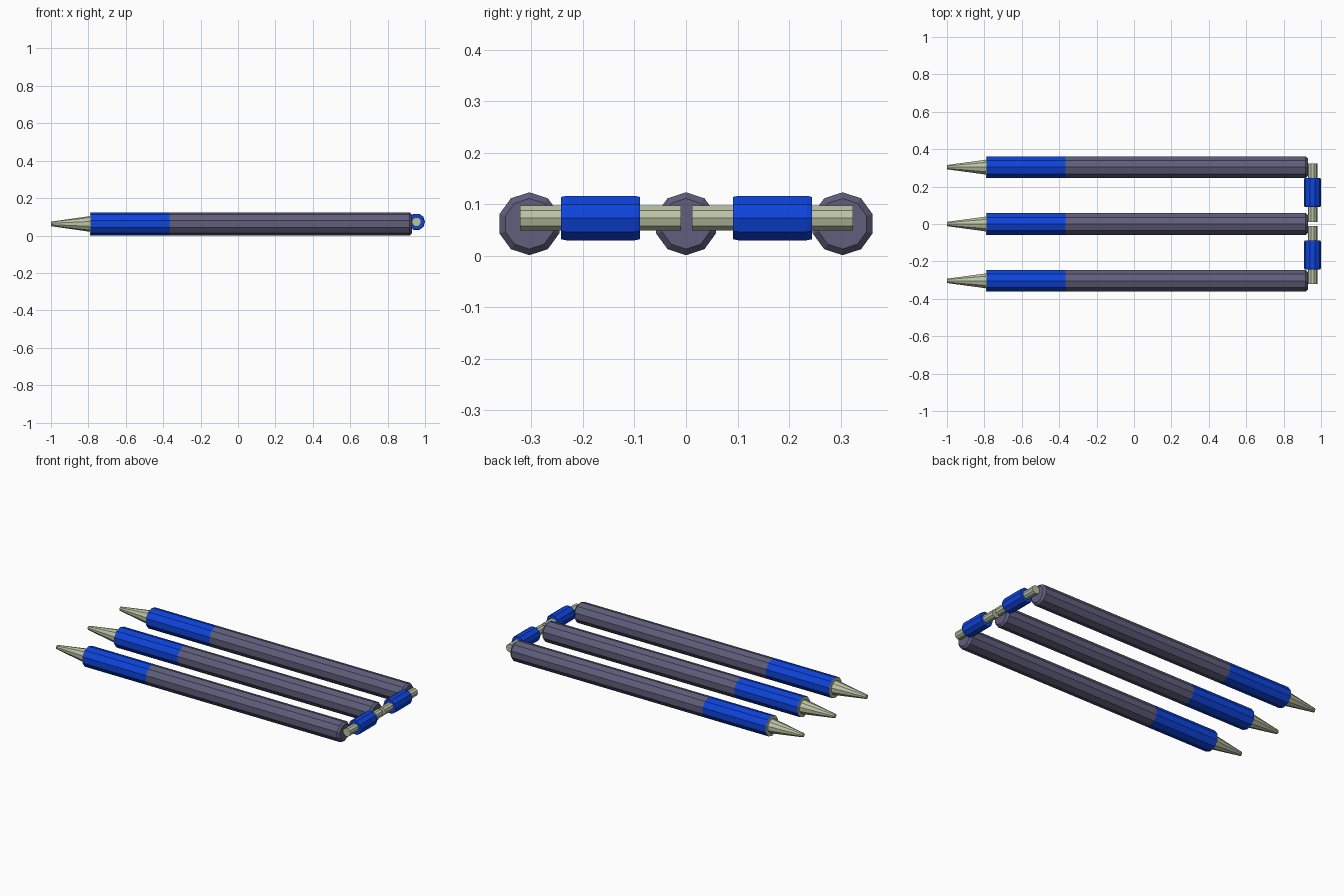
import bpy, bmesh, math
from mathutils import Vector

if "Cube" in bpy.data.objects:
    bpy.data.objects.remove(bpy.data.objects["Cube"])

SIDES = 10

def material(name, rgb):
    m = bpy.data.materials.new(name)
    m.diffuse_color = (*rgb, 1)
    m.use_nodes = True
    m.node_tree.nodes["Principled BSDF"].inputs["Base Color"].default_value = m.diffuse_color
    return m

GREY = material("slate grey", (0.115, 0.112, 0.20))
BLUE = material("bright blue", (0.004, 0.058, 0.72))
METAL = material("pale metal", (0.50, 0.55, 0.38))

def lathe(name, profile, origin, axis, mat, cap_start=True, cap_end=True):
    """Flat ten-sided solid from (position, radius) pairs along the x or y axis."""
    bm = bmesh.new()
    rings = []
    for pos, r in profile:
        ring = []
        for i in range(SIDES):
            a = 2 * math.pi * i / SIDES
            u, v = r * math.sin(a), r * math.cos(a)
            # pens have a corner on top, clips have a corner facing outwards
            p = Vector((pos, u, v)) if axis == 'x' else Vector((v, pos, u))
            ring.append(bm.verts.new(p))
        rings.append(ring)
    for a, b in zip(rings, rings[1:]):
        for i in range(SIDES):
            j = (i + 1) % SIDES
            bm.faces.new((a[i], a[j], b[j], b[i]))
    if cap_start:
        bm.faces.new(rings[0])
    if cap_end:
        bm.faces.new(rings[-1])
    bmesh.ops.recalc_face_normals(bm, faces=bm.faces)
    mesh = bpy.data.meshes.new(name)
    bm.to_mesh(mesh)
    bm.free()
    mesh.materials.append(mat)
    ob = bpy.data.objects.new(name, mesh)
    ob.location = origin
    bpy.context.collection.objects.link(ob)
    return ob

# three pens: barrel with bevelled end, grip, and metal tip with flat collar
for n, y in enumerate((-0.304, 0, 0.304), 1):
    o = (0, y, 0.062)
    lathe(f"barrel_{n}", [(-0.365, 0.061), (0.918, 0.061), (0.93, 0.049)], o, 'x', GREY)
    lathe(f"grip_{n}", [(-0.787, 0.061), (-0.365, 0.061)], o, 'x', BLUE)
    lathe(f"tip_{n}", [(-1.0, 0.012), (-0.79, 0.042), (-0.79, 0.061), (-0.787, 0.061)],
          o, 'x', METAL)

# two linking rods with a blue sleeve each
for side, y in (("front", -0.166), ("back", 0.168)):
    o = (0.9545, y, 0.073)
    lathe(f"{side}_link_rod", [(-0.156, 0.0255), (0.156, 0.0255)], o, 'y', METAL)
    lathe(f"{side}_link_sleeve", [(-0.077, 0.043), (-0.066, 0.0455),
                                  (0.066, 0.0455), (0.077, 0.043)], o, 'y', BLUE)
